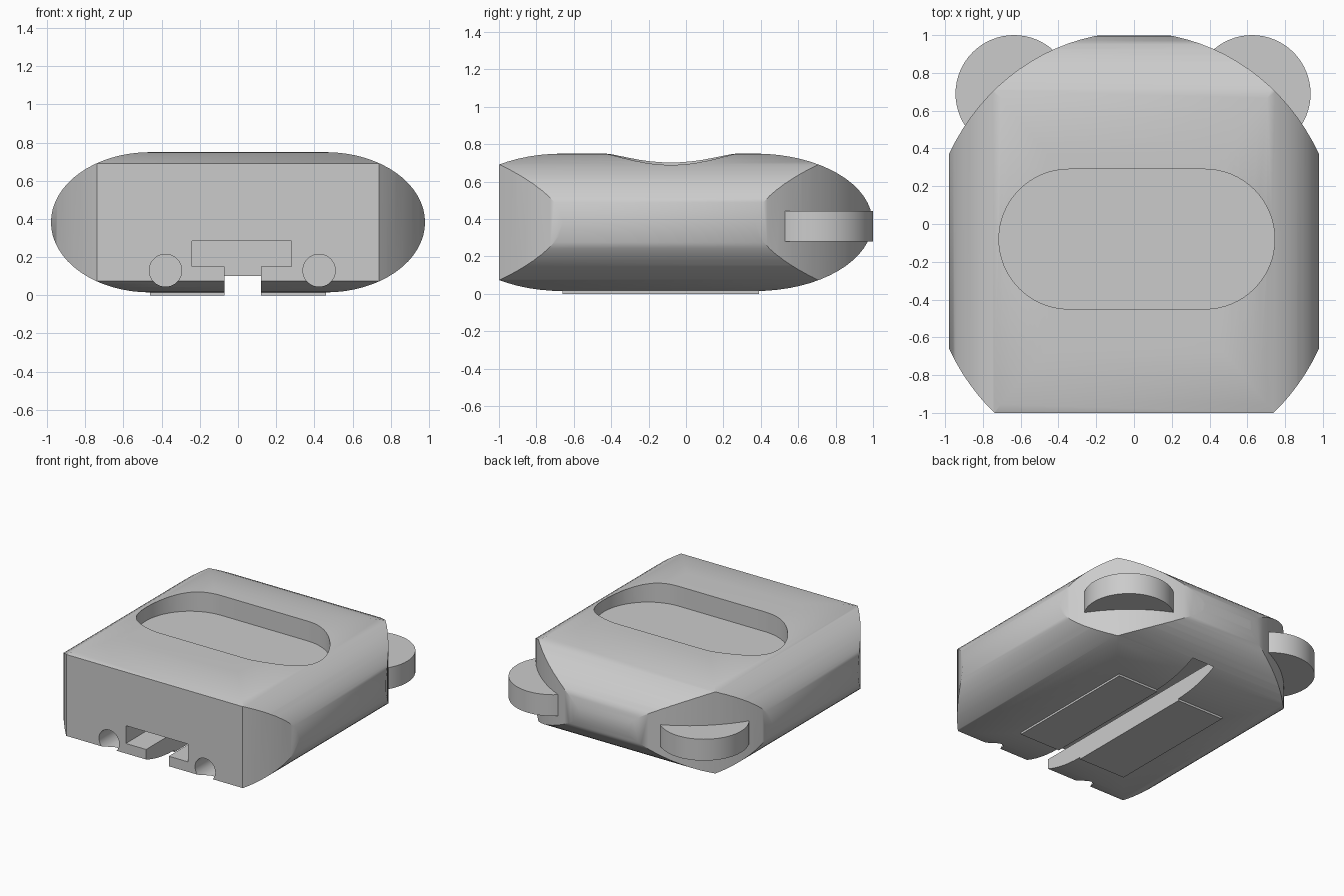
import bpy, bmesh, math
from mathutils import Vector

if "Cube" in bpy.data.objects:
    bpy.data.objects.remove(bpy.data.objects["Cube"], do_unlink=True)

grey = bpy.data.materials.new("plain_grey")
grey.use_nodes = True
grey.diffuse_color = (0.6, 0.6, 0.6, 1)
grey.node_tree.nodes["Principled BSDF"].inputs["Base Color"].default_value = (0.6, 0.6, 0.6, 1)


def prism(name, outline, axis, low, high):
    """Extrude a 2D outline along one axis; the other two axes keep their order."""
    def place(p, d):
        co = list(p)
        co.insert("xyz".index(axis), d)
        return Vector(co)
    bm = bmesh.new()
    face = bm.faces.new([bm.verts.new(place(p, low)) for p in outline])
    grown = bmesh.ops.extrude_face_region(bm, geom=[face])["geom"]
    shift = place((0, 0), high - low)
    bmesh.ops.translate(bm, vec=shift, verts=[g for g in grown if isinstance(g, bmesh.types.BMVert)])
    bmesh.ops.recalc_face_normals(bm, faces=bm.faces)
    mesh = bpy.data.meshes.new(name)
    bm.to_mesh(mesh)
    bm.free()
    mesh.materials.append(grey)
    obj = bpy.data.objects.new(name, mesh)
    bpy.context.collection.objects.link(obj)
    return obj


def capsule(cx, cy, flat, rx, ry, steps=32):
    """Outline with straight middle and elliptical ends; flat = 0 gives an ellipse."""
    pts = []
    for side in (1, -1):
        for i in range(steps + 1):
            a = math.pi * (i / steps - 0.5)
            pts.append((cx + side * (flat + rx * math.cos(a)), cy + side * ry * math.sin(a)))
    if flat == 0:
        pts = pts[:steps] + pts[steps + 1:-1]
    return pts


def rect(x0, x1, y0, y1):
    return [(x0, y0), (x1, y0), (x1, y1), (x0, y1)]


def activate(obj):
    bpy.ops.object.select_all(action="DESELECT")
    obj.select_set(True)
    bpy.context.view_layer.objects.active = obj


def combine(target, tool, operation):
    tool.hide_render = True
    mod = target.modifiers.new(operation, "BOOLEAN")
    mod.operation = operation
    mod.solver = "EXACT"
    mod.object = tool
    activate(target)
    bpy.ops.object.modifier_apply(modifier=mod.name)
    bpy.data.objects.remove(tool, do_unlink=True)


def smooth(obj):
    activate(obj)
    bpy.ops.object.shade_smooth_by_angle(angle=math.radians(35))


# Pillow body: crossed rounded profiles trimmed by an oval outline
mid_z, half_z, mid_y = 0.3825, 0.3675, -0.145
body = prism("body", capsule(0, mid_z, 0.459, 0.521, half_z), "y", -1, 1.2)
combine(body, prism("end_rounding", capsule(mid_y, mid_z, 0.514, 0.628, half_z), "x", -1.3, 1.3), "INTERSECT")
combine(body, prism("oval_trim", capsule(0, mid_y, 0, 1.093, 1.161, 48), "z", -0.3, 1.2), "INTERSECT")

# Stadium pocket in the top
combine(body, prism("top_pocket", capsule(0.015, -0.08, 0.36, 0.37, 0.37), "z", 0.6, 1.0), "DIFFERENCE")

# T-shaped channel along the underside
tee = [(-0.07, -0.2), (0.12, -0.2), (0.12, 0.15), (0.28, 0.15),
       (0.28, 0.285), (-0.24, 0.285), (-0.24, 0.15), (-0.07, 0.15)]
combine(body, prism("tee_channel", tee, "y", -1.2, 0.77), "DIFFERENCE")

# Round holes in the front
for x in (-0.38, 0.425):
    combine(body, prism("front_hole", capsule(x, 0.13, 0, 0.085, 0.085, 20), "y", -1.2, -0.6), "DIFFERENCE")
smooth(body)

# Thin pads under the body on each side of the channel
for name, x0, x1 in (("right_pad", -0.46, -0.07), ("left_pad", 0.12, 0.46)):
    prism(name, rect(x0, x1, -0.66, 0.39), "z", 0, 0.018)

# Discs on the two back corners
for name, x in (("right_corner_disc", -0.635), ("left_corner_disc", 0.625)):
    smooth(prism(name, capsule(x, 0.69, 0, 0.31, 0.31), "z", 0.28, 0.442))
